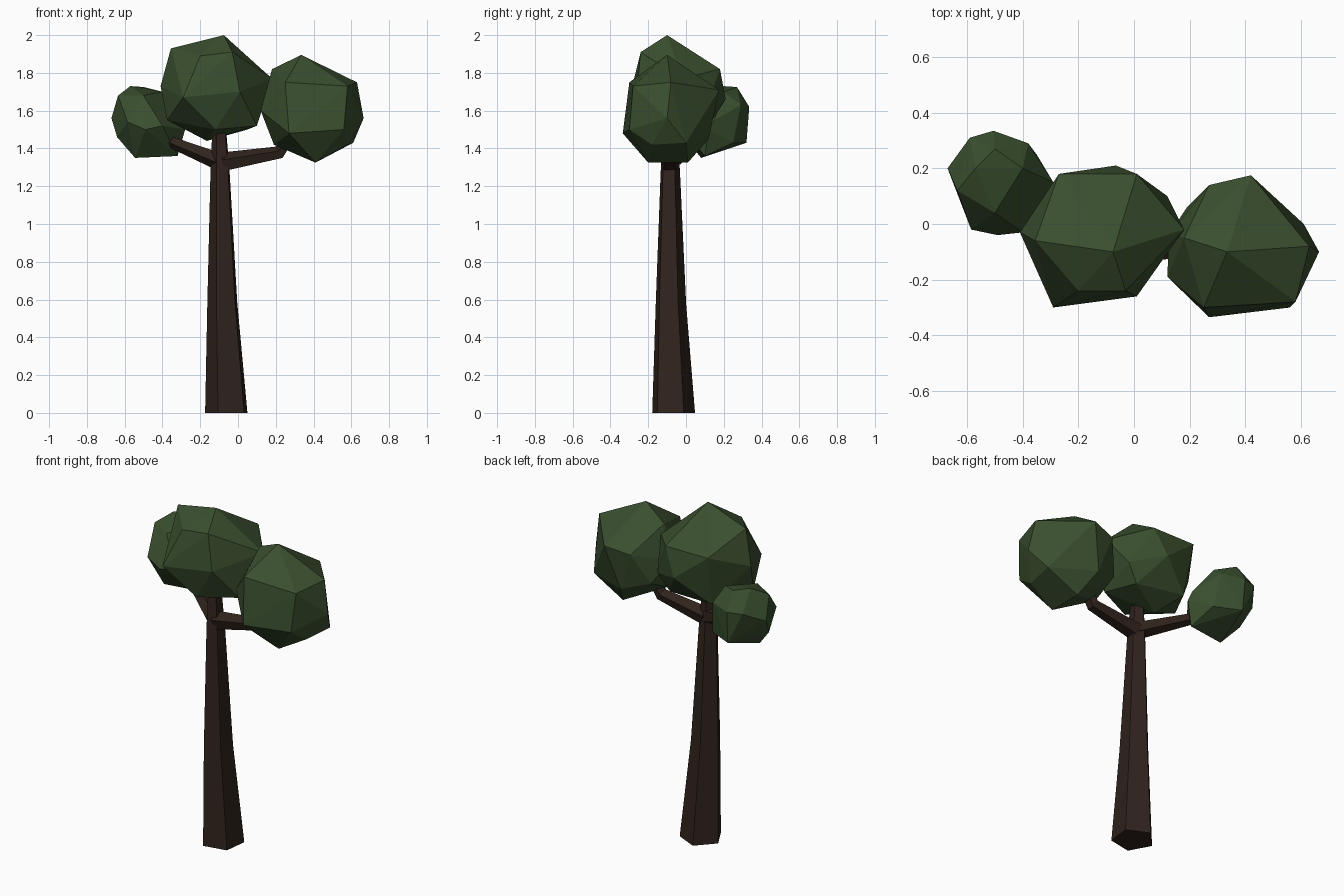
import bpy, bmesh, math
from mathutils import Vector


def material(name, rgb):
    m = bpy.data.materials.new(name)
    m.diffuse_color = (*rgb, 1)
    return m


BARK = material("bark", (0.030, 0.017, 0.012))
LEAF = material("leaf", (0.042, 0.078, 0.028))


def finish(bm, name, mat):
    bmesh.ops.recalc_face_normals(bm, faces=bm.faces)
    me = bpy.data.meshes.new(name)
    bm.to_mesh(me)
    bm.free()
    me.materials.append(mat)
    ob = bpy.data.objects.new(name, me)
    bpy.context.collection.objects.link(ob)
    return ob


def limb(name, path, radii, start, normals, sides=5):
    """Tapered five-sided tube; each ring lies square to its given normal."""
    bm = bmesh.new()
    rings = []
    for p, r, n in zip(path, radii, normals):
        n = Vector(n).normalized()
        u = Vector((1, 0, 0)) if abs(n.z) > 0.9 else Vector((0, 1, 0))
        u = (u - n * u.dot(n)).normalized()
        v = n.cross(u)
        angles = [math.radians(start) + math.tau * k / sides for k in range(sides)]
        rings.append([bm.verts.new(Vector(p) + r * (u * math.cos(a) + v * math.sin(a)))
                      for a in angles])
    for a, b in zip(rings, rings[1:]):
        for k in range(sides):
            j = (k + 1) % sides
            bm.faces.new((a[k], a[j], b[j], b[k]))
    bm.faces.new(rings[0])
    bm.faces.new(rings[-1])
    return finish(bm, name, BARK)


def clump(name, points):
    """Faceted leaf mass: convex hull around its corner points."""
    bm = bmesh.new()
    for p in points:
        bm.verts.new(p)
    res = bmesh.ops.convex_hull(bm, input=bm.verts)
    loose = [v for v in bm.verts if not v.link_faces]
    bmesh.ops.delete(bm, geom=loose, context='VERTS')
    return finish(bm, name, LEAF)


# Trunk, flared at the foot
limb("trunk",
     [(-0.055, -0.07, 0), (-0.078, -0.083, 0.58), (-0.092, -0.085, 1.28), (-0.098, -0.085, 1.53)],
     [0.12, 0.085, 0.054, 0.037], 29, [(0, 0, 1)] * 4)

# Branches
limb("right_branch",
     [(-0.08, -0.085, 1.325), (0.22, -0.085, 1.377), (0.30, -0.085, 1.50)],
     [0.054, 0.038, 0.030], 20, [(1, 0, 0.15), (0.85, 0, 0.5), (0.5, 0, 0.85)])
limb("left_branch",
     [(-0.09, -0.085, 1.33), (-0.34, 0.06, 1.43), (-0.42, 0.11, 1.48)],
     [0.050, 0.033, 0.026], 20, [(-0.8, 0.45, 0.35)] * 3)

# Leaf masses
clump("middle_leaves", [
    (-0.075, -0.10, 2.0), (-0.355, -0.06, 1.93), (-0.20, -0.24, 1.89), (-0.03, -0.24, 1.91),
    (-0.29, -0.30, 1.67), (0.01, -0.26, 1.70), (0.18, -0.02, 1.77), (0.01, 0.18, 1.82),
    (-0.27, 0.18, 1.82), (-0.065, 0.21, 1.66), (0.12, 0.10, 1.60), (-0.41, -0.03, 1.73),
    (-0.375, -0.10, 1.55), (-0.165, -0.02, 1.44), (0.10, -0.13, 1.52), (-0.25, 0.12, 1.52),
    (-0.12, -0.22, 1.50), (0.05, 0.08, 1.50)])
clump("right_leaves", [
    (0.335, -0.10, 1.895), (0.18, -0.05, 1.82), (0.25, -0.30, 1.75), (0.58, -0.28, 1.73),
    (0.63, -0.08, 1.75), (0.42, 0.175, 1.71), (0.27, 0.14, 1.68), (0.12, -0.19, 1.60),
    (0.125, -0.04, 1.62), (0.27, -0.335, 1.48), (0.56, -0.30, 1.50), (0.665, -0.10, 1.56),
    (0.61, 0.0, 1.43), (0.41, -0.20, 1.325), (0.41, 0.01, 1.325), (0.19, -0.10, 1.42),
    (0.58, -0.18, 1.42), (0.35, 0.12, 1.45), (0.19, 0.06, 1.50)])
clump("left_leaves", [
    (-0.57, 0.20, 1.73), (-0.50, 0.27, 1.725), (-0.40, 0.20, 1.70), (-0.635, 0.12, 1.68),
    (-0.50, 0.04, 1.68), (-0.59, 0.31, 1.62), (-0.38, 0.29, 1.63), (-0.505, 0.335, 1.62),
    (-0.67, 0.20, 1.56), (-0.50, 0.32, 1.43), (-0.585, -0.02, 1.54), (-0.49, -0.04, 1.50),
    (-0.40, -0.03, 1.52), (-0.29, 0.15, 1.55), (-0.28, 0.12, 1.50), (-0.64, 0.13, 1.46),
    (-0.545, 0.08, 1.35), (-0.32, 0.10, 1.36), (-0.35, 0.25, 1.43)])
